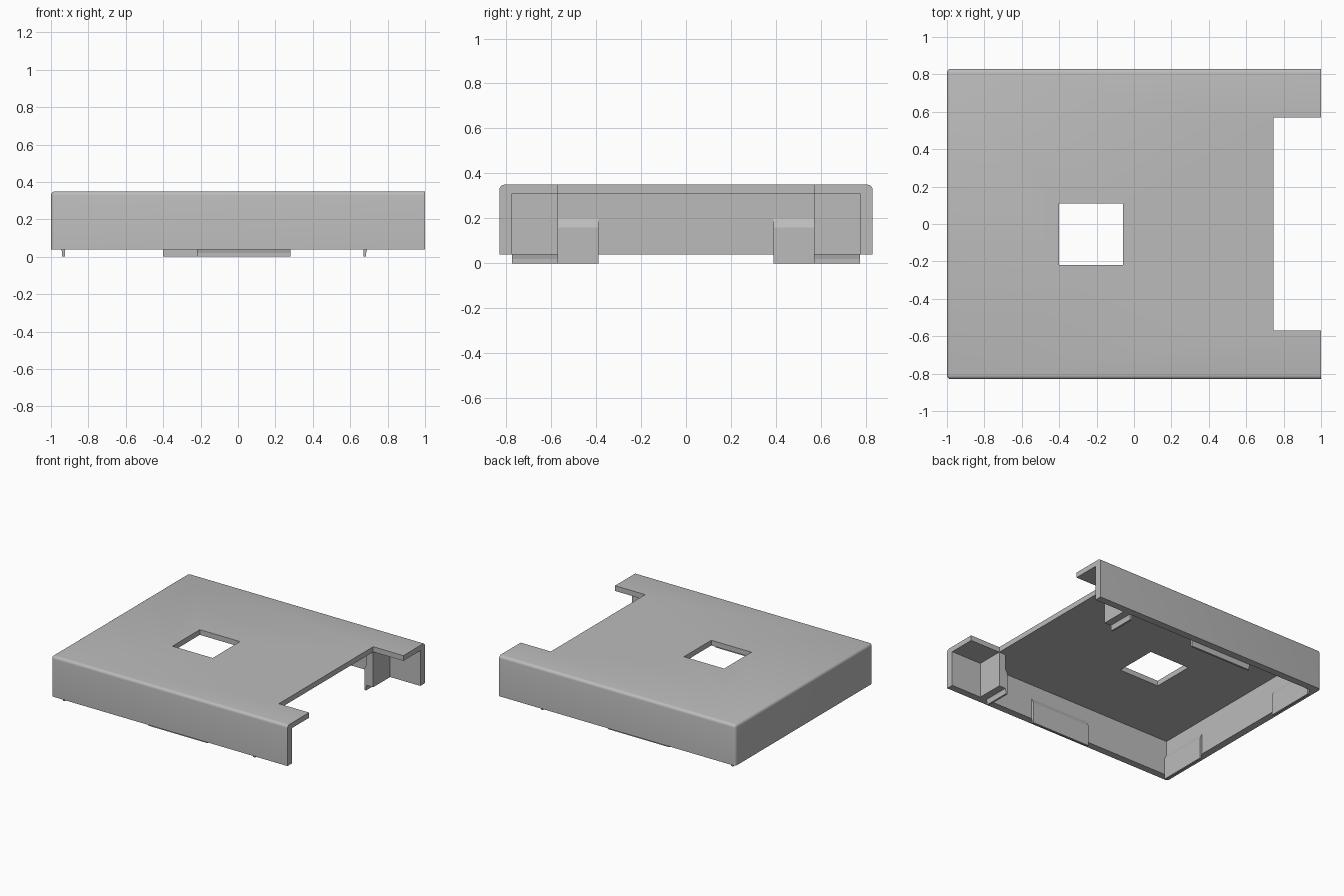
import bpy, bmesh, math
from mathutils import Vector

cube = bpy.data.objects.get("Cube")
if cube:
    bpy.data.objects.remove(cube, do_unlink=True)

GREY = bpy.data.materials.new("light_grey")
GREY.use_nodes = True
GREY.diffuse_color = (0.5, 0.5, 0.5, 1)
GREY.node_tree.nodes["Principled BSDF"].inputs["Base Color"].default_value = (0.5, 0.5, 0.5, 1)

# Overall sizes
HALF_Y, BASE, TOP = 0.83, 0.04, 0.35
INNER_Y, INNER_X, CEILING = 0.775, -0.945, 0.31
NOTCH_X, NOTCH_Y, RIB_X = 0.745, 0.57, 0.69


def finish(name, bm):
    bmesh.ops.recalc_face_normals(bm, faces=bm.faces)
    mesh = bpy.data.meshes.new(name)
    bm.to_mesh(mesh)
    bm.free()
    mesh.materials.append(GREY)
    obj = bpy.data.objects.new(name, mesh)
    bpy.context.collection.objects.link(obj)
    return obj


def box_mesh(x, y, z):
    bm = bmesh.new()
    bmesh.ops.create_cube(bm, size=1)
    for v in bm.verts:
        v.co = Vector(r[0] if c < 0 else r[1] for c, r in zip(v.co, (x, y, z)))
    return bm


def activate(obj):
    bpy.ops.object.select_all(action='DESELECT')
    obj.select_set(True)
    bpy.context.view_layer.objects.active = obj


def cut(target, x, y, z):
    cutter = finish("cutter", box_mesh(x, y, z))
    cutter.hide_render = True
    mod = target.modifiers.new("cut", 'BOOLEAN')
    mod.operation, mod.solver, mod.object = 'DIFFERENCE', 'EXACT', cutter
    activate(target)
    bpy.ops.object.modifier_apply(modifier=mod.name)
    bpy.data.objects.remove(cutter, do_unlink=True)


# Cover shell: rounded outside, square at the open end and the bottom rim
bm = box_mesh((-1, 1), (-HALF_Y, HALF_Y), (BASE, TOP))
round_edges = [e for e in bm.edges
               if not all(v.co.x > 0.9 for v in e.verts)
               and not all(v.co.z < 0.1 for v in e.verts)]
bmesh.ops.bevel(bm, geom=round_edges, offset=0.022, segments=4, profile=0.5, affect='EDGES')
shell = finish("cover_shell", bm)

# Hollow inside, end notch and square window
cut(shell, (INNER_X, 1.2), (-INNER_Y, INNER_Y), (-0.1, CEILING))
cut(shell, (NOTCH_X, 1.2), (-NOTCH_Y, NOTCH_Y), (0.2, 0.5))
cut(shell, (-0.4, -0.06), (-0.22, 0.11), (0.2, 0.5))
activate(shell)
bpy.ops.object.shade_smooth_by_angle(angle=math.radians(35))


# Snap tab: a stepped lip that tapers into the wall above it
TAB_PROFILE = [(-0.01, 0.2), (0, 0.2), (0.02, 0.16), (0.02, 0),
               (0.005, 0), (0.005, 0.02), (0, 0.04), (-0.01, 0.04)]


def tab(name, origin, inward, along, start, end):
    bm = bmesh.new()
    o, n, a = Vector(origin), Vector(inward), Vector(along)
    verts = [bm.verts.new(o + n * d + a * start + Vector((0, 0, z))) for d, z in TAB_PROFILE]
    face = bm.faces.new(verts)
    new = bmesh.ops.extrude_face_region(bm, geom=[face])["geom"]
    bmesh.ops.translate(bm, vec=a * (end - start),
                        verts=[g for g in new if isinstance(g, bmesh.types.BMVert)])
    return finish(name, bm)


for side, s in (("front", -1), ("back", 1)):
    # Cross rib beside the notch
    y0, y1 = sorted((s * NOTCH_Y, s * (INNER_Y + 0.01)))
    finish(side + "_rib", box_mesh((RIB_X, NOTCH_X), (y0, y1), (BASE, CEILING + 0.01)))
    # Tabs on the rib and on the closed end wall
    tab(side + "_rib_tab", (RIB_X, 0, 0), (-1, 0, 0), (0, 1, 0), s * NOTCH_Y, s * INNER_Y)
    tab(side + "_end_tab", (INNER_X, 0, 0), (1, 0, 0), (0, 1, 0), s * 0.39, s * INNER_Y)

# Long tabs on the side walls
tab("front_wall_tab", (0, -INNER_Y, 0), (0, 1, 0), (1, 0, 0), -0.22, 0.28)
tab("back_wall_tab", (0, INNER_Y, 0), (0, -1, 0), (1, 0, 0), -0.4, 0.12)
